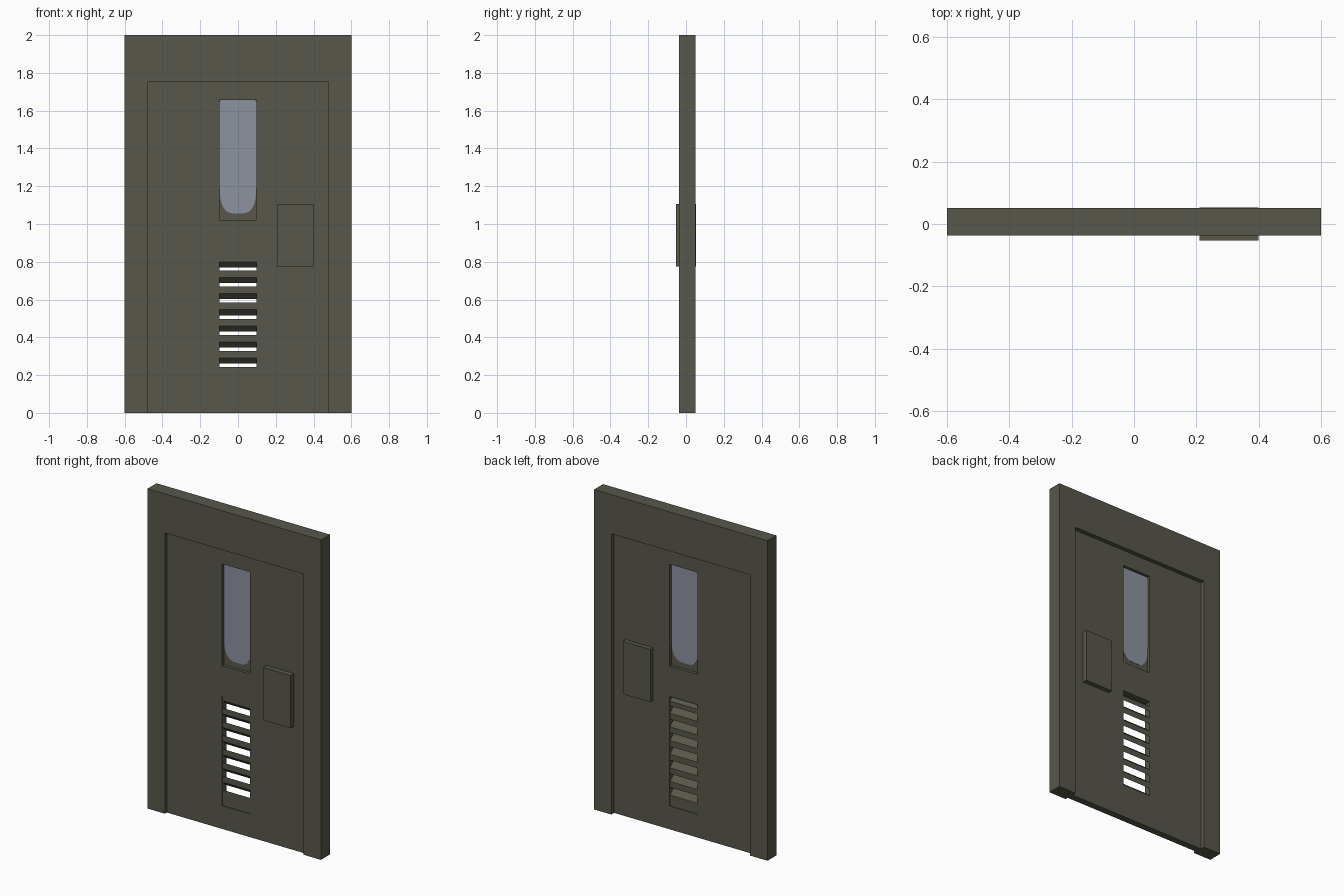
import bpy, bmesh, math
from mathutils import Matrix

if "Cube" in bpy.data.objects:
    bpy.data.objects.remove(bpy.data.objects["Cube"])


def material(name, rgb):
    m = bpy.data.materials.new(name)
    m.diffuse_color = (*rgb, 1)
    m.use_nodes = True
    m.node_tree.nodes["Principled BSDF"].inputs["Base Color"].default_value = m.diffuse_color
    return m


OLIVE = material("dark_olive_metal", (0.098, 0.095, 0.070))
GLASS = material("grey_blue_glass", (0.27, 0.29, 0.35))


def rect(x0, x1, z0, z1):
    return [(x0, z0), (x1, z0), (x1, z1), (x0, z1)]


def plate(name, loops, y0, y1, mat):
    """Flat plate in the xz plane; extra loops become holes."""
    cu = bpy.data.curves.new(name + "_outline", 'CURVE')
    cu.dimensions = '2D'
    cu.fill_mode = 'BOTH'
    cu.extrude = (y1 - y0) / 2
    for pts in loops:
        sp = cu.splines.new('POLY')
        sp.points.add(len(pts) - 1)
        for p, (x, z) in zip(sp.points, pts):
            p.co = (x, z, 0, 1)
        sp.use_cyclic_u = True
    tmp = bpy.data.objects.new(name + "_tmp", cu)
    bpy.context.collection.objects.link(tmp)
    dg = bpy.context.evaluated_depsgraph_get()
    me = bpy.data.meshes.new_from_object(tmp.evaluated_get(dg))
    bpy.data.objects.remove(tmp)
    bpy.data.curves.remove(cu)
    me.transform(Matrix.Translation((0, (y0 + y1) / 2, 0)) @ Matrix.Rotation(math.pi / 2, 4, 'X'))
    bm = bmesh.new()
    bm.from_mesh(me)
    bmesh.ops.remove_doubles(bm, verts=bm.verts, dist=1e-5)
    bmesh.ops.recalc_face_normals(bm, faces=bm.faces)
    for f in bm.faces:
        f.smooth = False
        f.material_index = 0
    bm.to_mesh(me)
    bm.free()
    me.name = name
    me.materials.clear()
    me.materials.append(mat)
    ob = bpy.data.objects.new(name, me)
    bpy.context.collection.objects.link(ob)
    return ob


def bar(name, profile, half, mat):
    """Prism along x from a (y, z) profile."""
    bm = bmesh.new()
    face = bm.faces.new([bm.verts.new((-half, y, z)) for y, z in profile])
    ext = bmesh.ops.extrude_face_region(bm, geom=[face])
    moved = [v for v in ext['geom'] if isinstance(v, bmesh.types.BMVert)]
    bmesh.ops.translate(bm, verts=moved, vec=(2 * half, 0, 0))
    if not any(face in e.link_faces for e in face.edges if len(e.link_faces) == 2):
        bm.faces.new([v for v in face.verts])
    bmesh.ops.recalc_face_normals(bm, faces=bm.faces)
    me = bpy.data.meshes.new(name)
    bm.to_mesh(me)
    bm.free()
    me.materials.append(mat)
    ob = bpy.data.objects.new(name, me)
    bpy.context.collection.objects.link(ob)


# Door surround
plate("door_frame", [[(-0.6, 0), (-0.48, 0), (-0.48, 1.755), (0.48, 1.755),
                      (0.48, 0), (0.6, 0), (0.6, 2), (-0.6, 2)]], -0.037, 0.0515, OLIVE)

# Recessed door leaf with window and vent openings
F, B = -0.018, 0.024
plate("door_leaf", [rect(-0.48, 0.48, 0, 1.755), rect(-0.097, 0.097, 1.02, 1.657),
                    rect(-0.097, 0.097, 0.145, 0.83)], F, B, OLIVE)

# Window backing and rounded-bottom glass
plate("window_backing", [rect(-0.097, 0.097, 1.02, 1.657)], 0.001, 0.005, OLIVE)
glass = [(0.097, 1.645), (0.09, 1.656), (-0.09, 1.656), (-0.097, 1.645)]
for i in range(17):
    a = math.pi + math.pi * i / 16
    c, s = math.cos(a), math.sin(a)
    glass.append((0.097 * math.copysign(abs(c) ** 0.6, c), 1.20 - 0.145 * abs(s) ** 0.8))
plate("window_glass", [glass], -0.001, 0.007, GLASS)

# Sloping vent slats, low edge at the back
f, b, drop = F + 0.005, B - 0.004, 0.03
bar("vent_top_slat", [(f, 0.83), (f, 0.80), (b, 0.80 - drop), (b, 0.80)], 0.097, OLIVE)
for k in range(7):
    top = 0.754 - 0.0853 * k
    low = top - 0.037
    if k < 6:
        prof = [(f, top), (f, low), (b, low - drop), (b, top - drop)]
    else:
        prof = [(f, top), (f, 0.145), (b, 0.145), (b, top - drop)]
    bar(f"vent_slat_{k + 1}", prof, 0.097, OLIVE)

# Lock plates on both faces
for name, y0, y1 in (("front_lock_plate", -0.0525, F), ("back_lock_plate", B, 0.0525)):
    plate(name, [rect(0.21, 0.40, 0.775, 1.105)], y0, y1, OLIVE)
